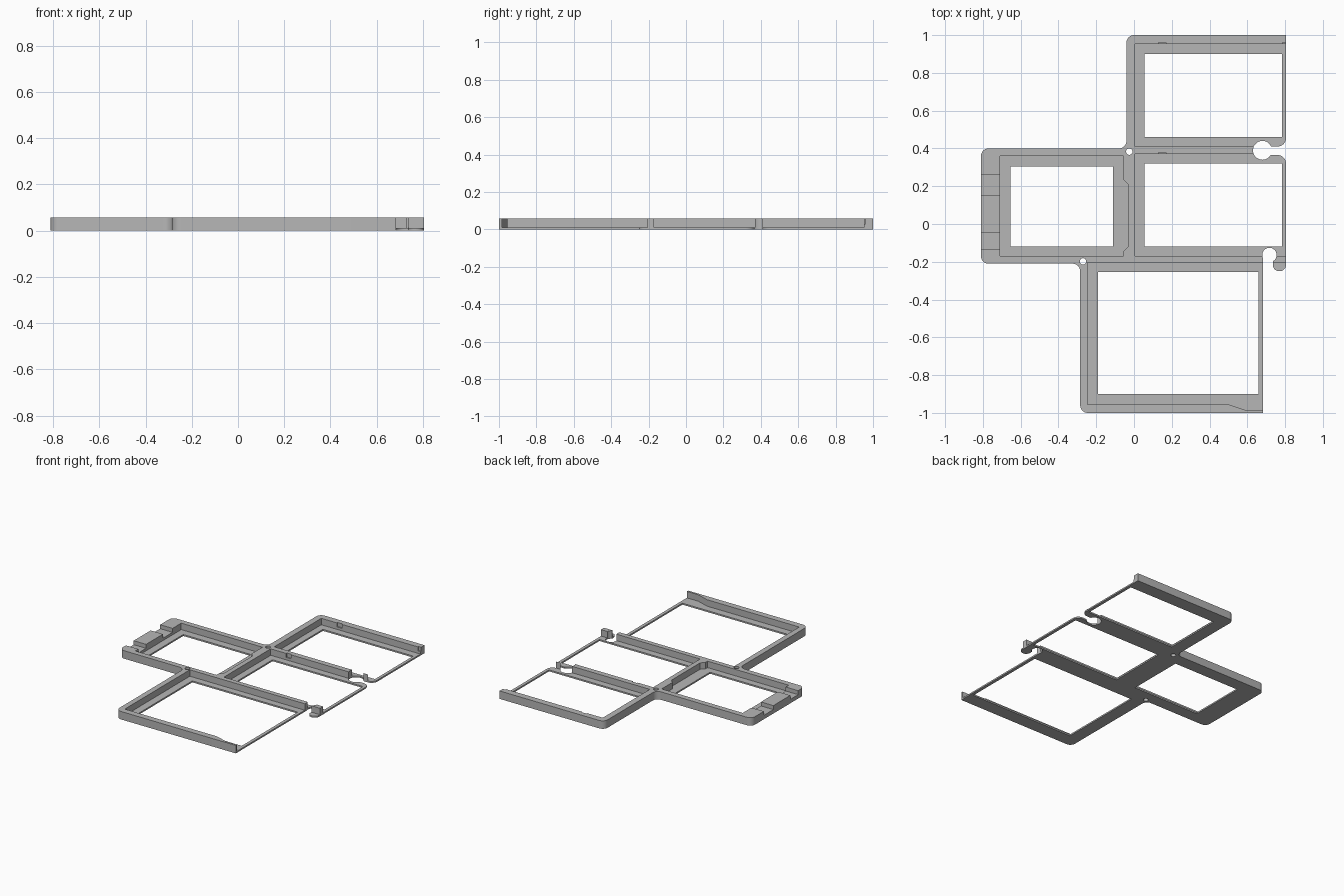
import bpy, bmesh, math
from mathutils import Vector

if "Cube" in bpy.data.objects:
    bpy.data.objects.remove(bpy.data.objects["Cube"], do_unlink=True)

HEIGHT, FLOOR = 0.058, 0.011
OVER = 0.1  # cutters reach past the body

grey = bpy.data.materials.new("plain grey")
grey.use_nodes = True
colour = (0.47, 0.47, 0.47, 1)
grey.diffuse_color = colour
grey.node_tree.nodes["Principled BSDF"].inputs["Base Color"].default_value = colour


def rounded(corners, steps=8):
    """Turn (x, y[, radius]) corners into an outline with filleted corners."""
    out = []
    for i, c in enumerate(corners):
        p = Vector(c[:2])
        if len(c) < 3:
            out.append(p)
            continue
        a = (Vector(corners[i - 1][:2]) - p).normalized()
        b = (Vector(corners[(i + 1) % len(corners)][:2]) - p).normalized()
        centre = p + (a + b) * c[2]
        for k in range(steps + 1):
            t = k / steps * math.pi / 2
            out.append(centre - b * c[2] * math.cos(t) - a * c[2] * math.sin(t))
    return out


def prism(name, outline, z0, z1):
    bm = bmesh.new()
    face = bm.faces.new([bm.verts.new((p[0], p[1], z0)) for p in outline])
    top = bmesh.ops.extrude_face_region(bm, geom=[face])["geom"]
    verts = [v for v in top if isinstance(v, bmesh.types.BMVert)]
    bmesh.ops.translate(bm, verts=verts, vec=(0, 0, z1 - z0))
    bmesh.ops.recalc_face_normals(bm, faces=bm.faces)
    mesh = bpy.data.meshes.new(name)
    bm.to_mesh(mesh)
    bm.free()
    mesh.materials.append(grey)
    obj = bpy.data.objects.new(name, mesh)
    bpy.context.collection.objects.link(obj)
    return obj


def rect(x0, x1, y0, y1):
    return [(x0, y0), (x1, y0), (x1, y1), (x0, y1)]


def circle(x, y, r, n=32):
    return [(x + r * math.cos(math.tau * k / n), y + r * math.sin(math.tau * k / n))
            for k in range(n)]


# Solid slab in the shape of the four joined trays, with the clip lobes on the right
frame = prism("tray_frame", rounded([
    (-0.04, 1, 0.04), (0.805, 1), (0.805, 0.41, 0.045), (0.7, 0.41),
    (0.7, 0.365), (0.805, 0.365, 0.045), (0.805, -0.25, 0.034),
    (0.735, -0.25, 0.034), (0.735, -0.17), (0.683, -0.17), (0.683, -1),
    (-0.285, -1, 0.04), (-0.285, -0.21, 0.04), (-0.81, -0.21, 0.04),
    (-0.81, 0.4, 0.04), (-0.04, 0.4, 0.04)]), 0, HEIGHT)

cutters = []


def cut(name, outline, floor=-OVER):
    obj = prism(name, outline, floor, OVER)
    obj.hide_render = True
    cutters.append(obj)
    mod = frame.modifiers.new(name, 'BOOLEAN')
    mod.operation = 'DIFFERENCE'
    mod.solver = 'EXACT'
    mod.object = obj


# Pockets that leave the walls and a thin floor
cut("back_pocket", rect(0.005, 1, 0.41, 0.953), FLOOR)
cut("middle_pocket", rect(0.005, 1, -0.17, 0.37), FLOOR)
cut("front_pocket", [(-0.245, -0.205), (-0.245, -0.955), (0.5, -0.955),
                     (0.59, -0.985), (1, -0.985), (1, -0.205)], FLOOR)
cut("side_pocket", [(-0.71, -0.17), (-0.055, -0.17), (-0.055, -0.145),
                    (-0.03, -0.12), (-0.03, 0.21), (-0.055, 0.235),
                    (-0.055, 0.36), (-0.71, 0.36)], FLOOR)

# Low channels beside the raised block on the side tray
for y0, y1 in ((0.15, 0.26), (-0.135, -0.045)):
    cut("side_channel", rect(-0.9, -0.705, y0, y1), HEIGHT / 2)

# Open windows through the floors
for window in ((0.055, 0.783, 0.46, 0.9), (0.055, 0.783, -0.12, 0.32),
               (-0.655, -0.11, -0.12, 0.305), (-0.19, 0.66, -0.9, -0.255)):
    cut("window", rect(*window))

# Round clip notches and pin holes
for x, y, r in ((0.68, 0.39, 0.05), (0.717, -0.164, 0.038),
                (-0.025, 0.383, 0.017), (-0.27, -0.198, 0.017)):
    cut("round_hole", circle(x, y, r))

# Small catch recesses in the wall faces
for x0, x1, y in ((0.13, 0.17, 0.953), (0.785, 0.9, 0.953), (0.13, 0.17, 0.37)):
    cut("catch_recess", rect(x0, x1, y - 0.01, y + 0.008), HEIGHT / 2)

# Bake the cuts and drop the cutters
depsgraph = bpy.context.evaluated_depsgraph_get()
baked = bpy.data.meshes.new_from_object(frame.evaluated_get(depsgraph))
frame.modifiers.clear()
frame.data = baked
for obj in cutters:
    bpy.data.objects.remove(obj, do_unlink=True)

bpy.context.view_layer.objects.active = frame
frame.select_set(True)
bpy.ops.object.shade_smooth_by_angle(angle=math.radians(30))
